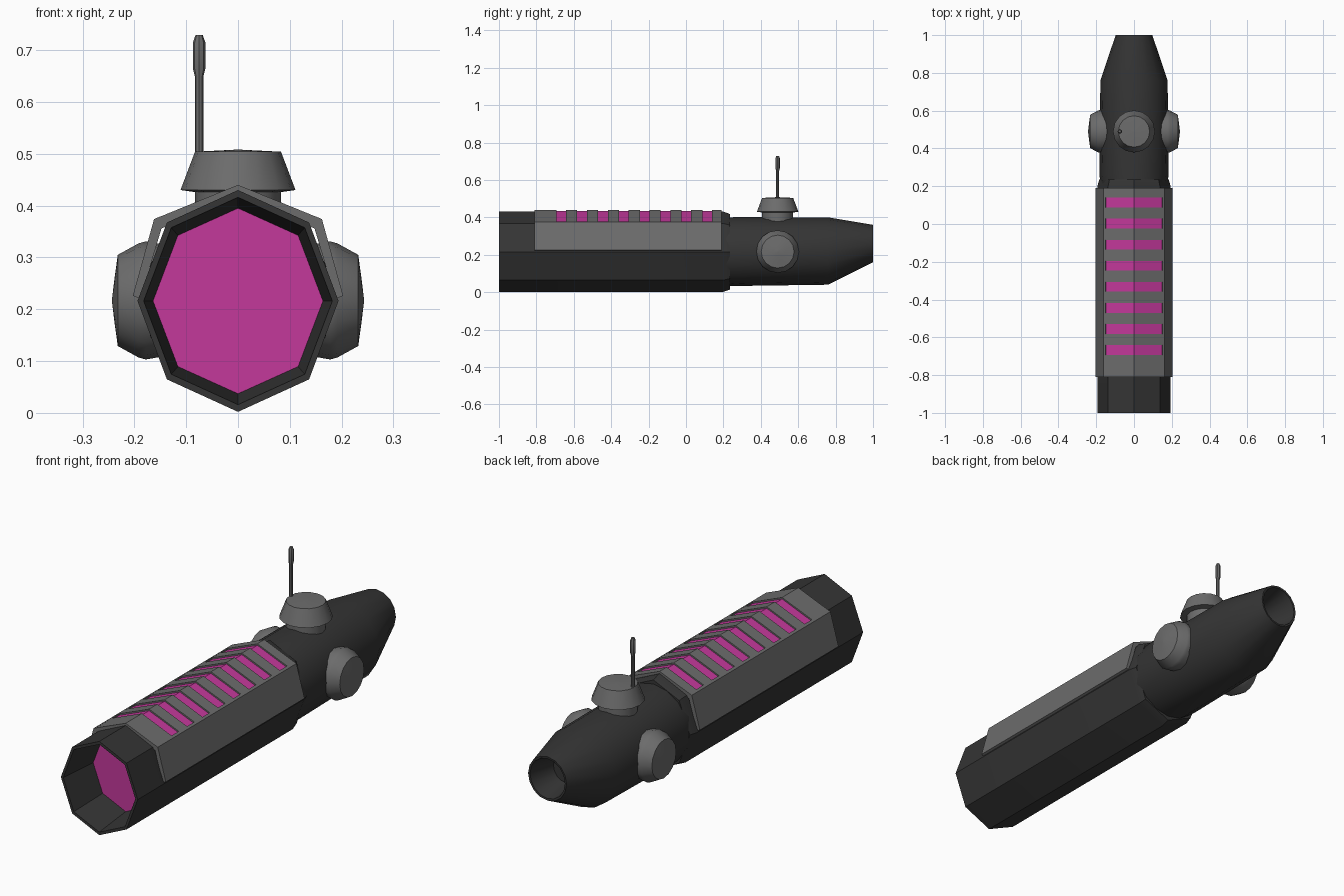
import bpy, bmesh, math
from mathutils import Matrix

if "Cube" in bpy.data.objects:
    bpy.data.objects.remove(bpy.data.objects["Cube"])


def material(name, rgb):
    m = bpy.data.materials.new(name)
    m.diffuse_color = (*rgb, 1)
    m.use_nodes = True
    m.node_tree.nodes["Principled BSDF"].inputs["Base Color"].default_value = m.diffuse_color
    return m


DARK = material("dark_metal", (0.035, 0.035, 0.035))
GREY = material("grey_metal", (0.15, 0.15, 0.15))
PINK = material("pink_glow", (0.55, 0.04, 0.33))

ALONG_Y = Matrix(((-1, 0, 0, 0), (0, 0, 1, 0), (0, 1, 0, 0), (0, 0, 0, 1)))


def finish(name, bm, mat):
    bmesh.ops.recalc_face_normals(bm, faces=bm.faces)
    me = bpy.data.meshes.new(name)
    bm.to_mesh(me)
    bm.free()
    me.materials.append(mat)
    ob = bpy.data.objects.new(name, me)
    bpy.context.collection.objects.link(ob)
    bpy.ops.object.select_all(action='DESELECT')
    bpy.context.view_layer.objects.active = ob
    ob.select_set(True)
    bpy.ops.object.shade_smooth_by_angle(angle=math.radians(32))
    return ob


def loft(name, rings, sides, mat, matrix):
    """Closed solid through elliptical rings (height, rx, ry, centre y)."""
    bm = bmesh.new()
    loops = []
    for h, rx, ry, cy in rings:
        angles = [2 * math.pi * i / sides for i in range(sides)]
        loops.append([bm.verts.new((rx * math.cos(a), cy + ry * math.sin(a), h)) for a in angles])
    for a, b in zip(loops, loops[1:]):
        for i in range(sides):
            j = (i + 1) % sides
            bm.faces.new((a[i], a[j], b[j], b[i]))
    bm.faces.new(loops[0][::-1])
    bm.faces.new(loops[-1])
    bm.transform(matrix)
    return finish(name, bm, mat)


def lathe(name, profile, sides, mat, matrix):
    return loft(name, [(h, r, r, 0) for r, h in profile], sides, mat, matrix)


def prism(name, outline, y0, y1, mat):
    """Extrude an x-z outline along y."""
    bm = bmesh.new()
    face = bm.faces.new([bm.verts.new((x, y0, z)) for x, z in outline])
    ext = bmesh.ops.extrude_face_region(bm, geom=[face])
    moved = [v for v in ext["geom"] if isinstance(v, bmesh.types.BMVert)]
    bmesh.ops.translate(bm, verts=moved, vec=(0, y1 - y0, 0))
    return finish(name, bm, mat)


# Hollow octagonal barrel with a chamfered back end
C = 0.216
loft("barrel", [(-0.80, 0.163, 0.178, C), (-1.0, 0.182, 0.200, C), (-1.0, 0.194, 0.214, C),
                (0.20, 0.194, 0.214, C), (0.235, 0.184, 0.202, C)], 8, DARK, ALONG_Y)
loft("inner_glow", [(-0.79, 0.165, 0.18, C), (-0.81, 0.164, 0.179, C)], 8, PINK, ALONG_Y)

# Round rear body tapering to a raised nozzle with a recessed hole
loft("rear_body", [(0.20, 0.176, 0.181, 0.217), (0.26, 0.183, 0.184, 0.217),
                   (0.76, 0.178, 0.180, 0.220), (1.0, 0.097, 0.100, 0.260),
                   (0.999, 0.088, 0.091, 0.260), (0.87, 0.060, 0.062, 0.255)],
     16, DARK, ALONG_Y)

# Armour plate: two side panels and nine roof ribs with glowing slots between
Y0, Y1 = -0.81, 0.19
for s, side in ((1, "right"), (-1, "left")):
    prism("side_panel_" + side,
          [(s * x, z) for x, z in ((0.203, 0.226), (0.162, 0.374), (0.150, 0.379),
                                   (0.148, 0.355), (0.188, 0.220))], Y0, Y1, GREY)

rib = [(-0.152, 0.378), (0, 0.440), (0.152, 0.378), (0.150, 0.355), (0, 0.415), (-0.150, 0.355)]
glow = [(x, z - 0.007) if i < 3 else (x, z) for i, (x, z) in enumerate(rib)]
prism("glow_strip", glow, Y0 + 0.01, Y1 - 0.01, PINK)
slots = [-0.667 + 0.1115 * i for i in range(8)]
edges = [Y0] + [e for c in slots for e in (c - 0.026, c + 0.026)] + [Y1]
for i in range(0, len(edges), 2):
    prism("roof_rib_%d" % (i // 2 + 1), rib, edges[i], edges[i + 1], GREY)

# Domed side knobs
for s, side in ((1, "right"), (-1, "left")):
    lathe("side_knob_" + side,
          [(0.10, 0.10), (0.114, 0.178), (0.110, 0.192), (0.088, 0.232), (0.045, 0.238), (0.004, 0.243)],
          16, GREY, Matrix.Translation((0, 0.49, 0.217)) @ Matrix.Rotation(s * math.pi / 2, 4, 'Y'))

# Top knob on a short neck
lathe("top_knob", [(0.083, 0.36), (0.083, 0.426), (0.111, 0.430), (0.083, 0.504), (0.004, 0.508)],
      16, GREY, Matrix.Translation((0, 0.49, 0)))

# Antenna with a thicker tip
lathe("antenna", [(0.008, 0.49), (0.008, 0.648), (0.012, 0.664), (0.012, 0.715), (0.007, 0.729)],
      8, GREY, Matrix.Translation((-0.075, 0.49, 0)))
